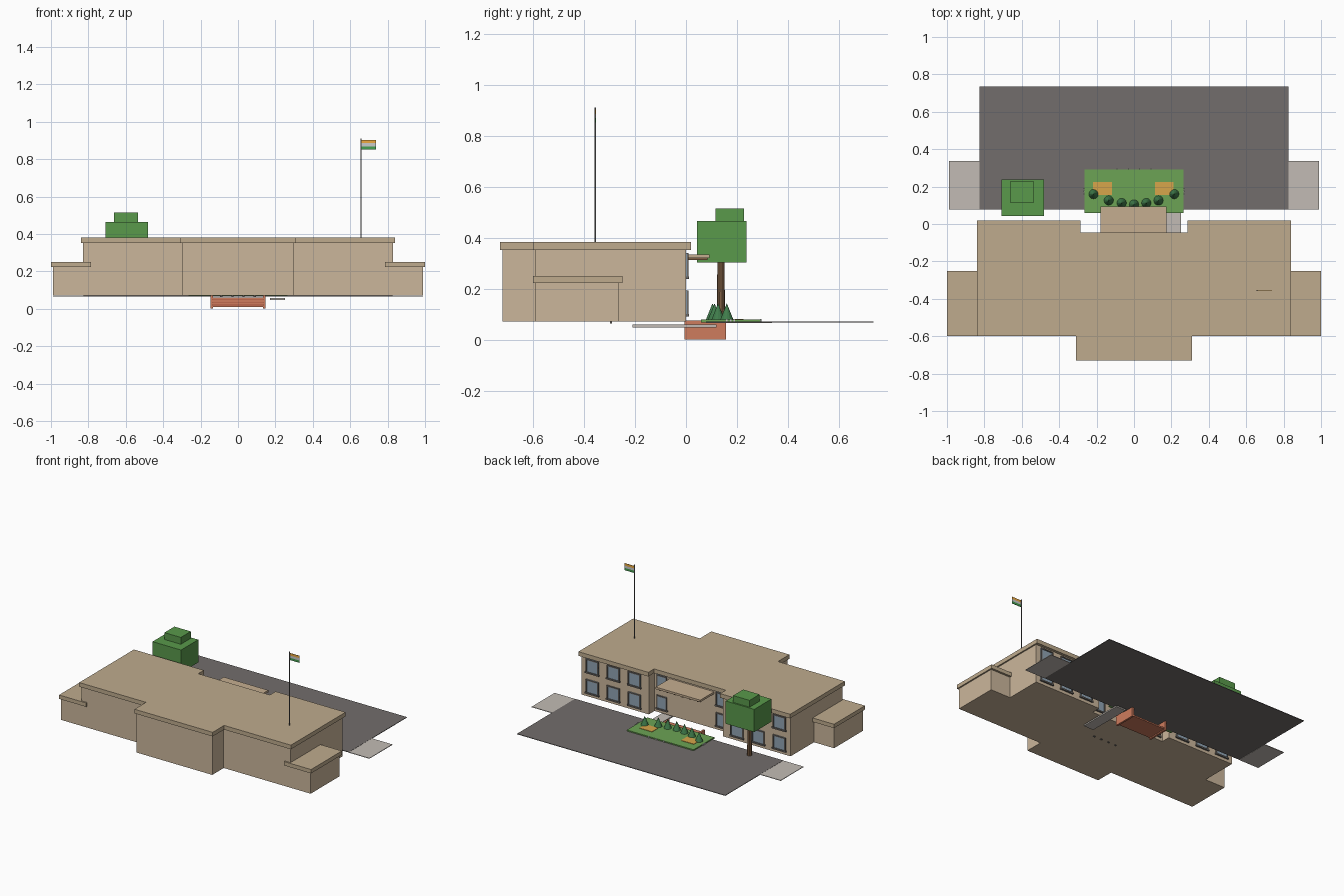
import bpy, bmesh, math

if "Cube" in bpy.data.objects:
    bpy.data.objects.remove(bpy.data.objects["Cube"])

def mat(name, r, g, b):
    m = bpy.data.materials.new(name)
    m.diffuse_color = (r, g, b, 1)
    m.use_nodes = True
    m.node_tree.nodes["Principled BSDF"].inputs["Base Color"].default_value = m.diffuse_color
    return m

WALL = mat("wall_tan", .60, .47, .33)
ROOF = mat("roof_tan", .52, .41, .27)
CANOPY = mat("canopy_tan", .56, .42, .28)
BRICK = mat("brick_red", .62, .20, .11)
BRICK_DARK = mat("brick_dark", .40, .09, .05)
ROAD = mat("asphalt", .17, .155, .15)
PAVE = mat("paving", .54, .50, .46)
GRASS = mat("grass", .15, .37, .09)
LEAF = mat("leaf", .10, .32, .07)
BUSH = mat("bush_green", .05, .20, .07)
BARK = mat("bark", .22, .12, .06)
GOLD = mat("flower_gold", .68, .38, .07)
GLASS = mat("glass", .28, .37, .45)
FRAME = mat("frame_grey", .16, .15, .14)
WHITE = mat("white", .85, .85, .85)
ORANGE = mat("flag_orange", .85, .40, .05)
GREEN = mat("flag_green", .06, .35, .08)
METAL = mat("pole_metal", .2, .2, .2)

def finish(name, bm, m):
    bmesh.ops.recalc_face_normals(bm, faces=bm.faces)
    me = bpy.data.meshes.new(name)
    bm.to_mesh(me)
    bm.free()
    me.materials.append(m)
    o = bpy.data.objects.new(name, me)
    bpy.context.collection.objects.link(o)
    return o

def add_box(bm, x0, x1, y0, y1, z0, z1):
    vs = bmesh.ops.create_cube(bm, size=1)["verts"]
    for v in vs:
        v.co.x = x0 if v.co.x < 0 else x1
        v.co.y = y0 if v.co.y < 0 else y1
        v.co.z = z0 if v.co.z < 0 else z1

def boxes(name, m, *dims):
    bm = bmesh.new()
    for d in dims:
        add_box(bm, *d)
    return finish(name, bm, m)

def prism(name, pts, z0, z1, m):
    bm = bmesh.new()
    f = bm.faces.new([bm.verts.new((x, y, z0)) for x, y in pts])
    ret = bmesh.ops.extrude_face_region(bm, geom=[f])
    for v in ret["geom"]:
        if isinstance(v, bmesh.types.BMVert):
            v.co.z = z1
    return finish(name, bm, m)

def cone(name, x, y, z0, z1, r0, r1, m, n=12):
    bm = bmesh.new()
    bmesh.ops.create_cone(bm, cap_ends=True, segments=n, radius1=r0, radius2=r1, depth=z1 - z0)
    bmesh.ops.translate(bm, verts=bm.verts, vec=(x, y, (z0 + z1) / 2))
    return finish(name, bm, m)

def outline(w, front, notch_w, notch_y, back, block_w, block_y):
    half = [(block_w, block_y), (block_w, back), (w, back), (w, front), (notch_w, front), (notch_w, notch_y)]
    return half + [(-x, y) for x, y in reversed(half)]

# main building and its overhanging flat roof
prism("main_walls", outline(.83, 0, .295, -.065, -.59, .30, -.72), .07, .355, WALL)
prism("main_roof", outline(.84, .02, .285, -.045, -.60, .31, -.73), .352, .382, ROOF)

# low side wings
for s, side in ((-1, "left"), (1, "right")):
    a, b = sorted((s * .82, s * .99))
    boxes(side + "_wing_walls", WALL, (a, b, -.59, -.265, .07, .225))
    a, b = sorted((s * .785, s * 1.0))
    boxes(side + "_wing_roof", ROOF, (a, b, -.60, -.25, .222, .25))

# windows: glass pane, frame bars and sill
def window(i, x, y, z, w, h):
    t = .008
    x0, x1, z0, z1 = x - w / 2, x + w / 2, z - h / 2, z + h / 2
    boxes(f"window_glass_{i}", GLASS, (x0, x1, y - .004, y + .004, z0, z1))
    boxes(f"window_frame_{i}", FRAME,
          (x0, x0 + t, y - .004, y + .009, z0, z1), (x1 - t, x1, y - .004, y + .009, z0, z1),
          (x0, x1, y - .004, y + .009, z1 - t, z1), (x0 - .005, x1 + .005, y - .004, y + .011, z0 - .002, z0 + t))

n = 0
for z in (.143, .29):
    for s in (-1, 1):
        for x, y, w in ((.742, 0, .10), (.575, 0, .10), (.407, 0, .10), (.235, -.065, .08)):
            window(n, s * x, y, z, w, .10)
            n += 1

# entrance canopy with small beams
boxes("entrance_canopy", CANOPY, (-.178, .175, -.07, .093, .319, .334))
boxes("canopy_beams", BARK, *[(x - .005, x + .005, -.05, .085, .311, .321)
                              for x in [-.15 + .06 * i for i in range(6)]])

# entrance steps between cheek walls
boxes("step_cheeks", BRICK, *[(s * .14 - .007, s * .14 + .007, -.005, .156, 0, .075) for s in (-1, 1)])
boxes("steps", BRICK, *[(-.133, .133, 0, .15 - .032 * i, .008 + .014 * i, .018 + .014 * i) for i in range(4)])
boxes("step_risers", BRICK_DARK, *[(-.133, .133, .004, .143 - .032 * i, .017 + .014 * i, .023 + .014 * i)
                                   for i in range(3)])

# access ramp and door feet
boxes("access_ramp", PAVE, (.17, .25, -.21, .12, .048, .058))
boxes("door_feet", FRAME, *[(x - .006, x + .006, -.299, -.291, .063, .075) for x in (-.09, -.03, .03, .09)])

# road and paved strips
boxes("road", ROAD, (-.826, .826, .078, .735, .066, .070))
boxes("side_paving", PAVE, (-.988, -.826, .078, .338, .065, .069), (.826, .988, .078, .338, .065, .069))

# garden with flower beds, edging posts and cone bushes
boxes("garden_lawn", GRASS, (-.265, .265, .058, .292, .067, .078))
boxes("flower_beds", GOLD, (-.22, -.118, .155, .225, .076, .081), (.112, .212, .155, .225, .076, .081))
posts = [(x, .294) for x in (-.09, -.03, .03, .09)]
posts += [(s * .267, y) for s in (-1, 1) for y in (.16, .175, .19)]
boxes("edging_posts", WHITE, *[(x - .003, x + .003, y - .003, y + .003, .068, .08) for x, y in posts])
for i, (x, y) in enumerate(((-.216, .16), (-.135, .126), (-.066, .112), (0, .104),
                            (.066, .112), (.131, .126), (.215, .16))):
    cone(f"bush_{i}", x, y, .075, .142, .027, 0, BUSH)

# block tree
cone("tree_trunk", -.6, .137, .068, .31, .016, .014, BARK, 10)
boxes("tree_crown", LEAF, (-.708, -.482, .043, .238, .302, .465))
boxes("tree_top", LEAF, (-.664, -.534, .115, .228, .463, .514))

# roof flagpole and striped flag
cone("flagpole", .658, -.355, .375, .91, .003, .003, METAL, 8)
for i, (c, m) in enumerate((("green", GREEN), ("white", WHITE), ("orange", ORANGE))):
    z = .852 + .0165 * i
    boxes("flag_stripe_" + c, m, (.658, .737, -.3565, -.3535, z, z + .0165))
